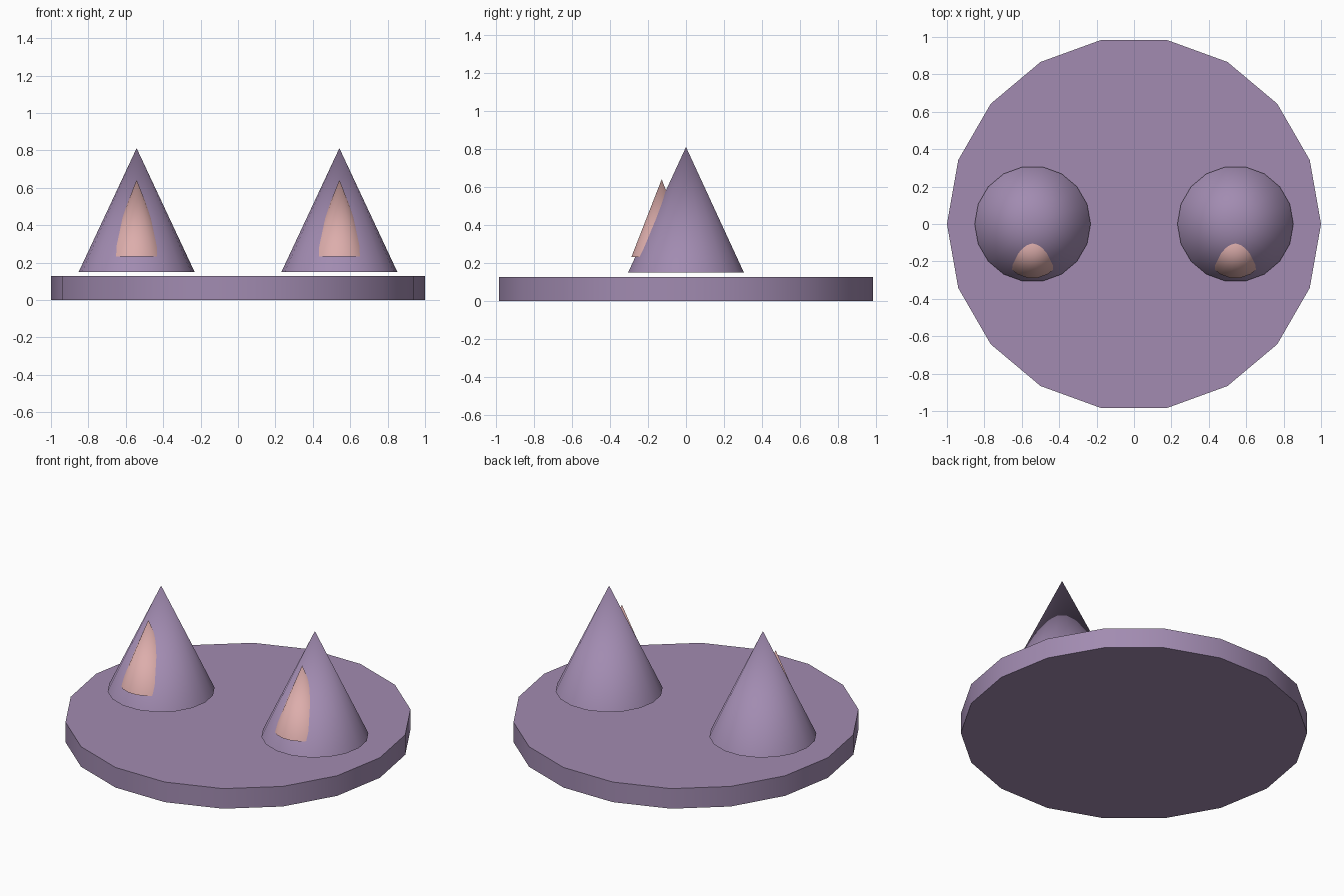
import bpy, bmesh
from math import cos, sin, pi, radians

if "Cube" in bpy.data.objects:
    bpy.data.objects.remove(bpy.data.objects["Cube"])

SIDES = 18


def material(name, color):
    m = bpy.data.materials.new(name)
    m.diffuse_color = color
    m.use_nodes = True
    m.node_tree.nodes["Principled BSDF"].inputs["Base Color"].default_value = m.diffuse_color
    return m


purple = material("purple", (0.36, 0.26, 0.44, 1))
pink = material("pink", (0.72, 0.42, 0.41, 1))


def solid(name, x, y, radius, z0, z1, mat, pointed):
    """Upright 18-sided cone or disc with a corner on the x axis."""
    bm = bmesh.new()

    def ring(z):
        return [bm.verts.new((radius * cos(2 * pi * i / SIDES),
                              radius * sin(2 * pi * i / SIDES), z)) for i in range(SIDES)]

    low = ring(0)
    bm.faces.new(low[::-1])
    if pointed:
        tip = bm.verts.new((0, 0, z1 - z0))
        for i in range(SIDES):
            bm.faces.new((low[i], low[(i + 1) % SIDES], tip))
    else:
        high = ring(z1 - z0)
        bm.faces.new(high)
        for i in range(SIDES):
            j = (i + 1) % SIDES
            bm.faces.new((low[i], low[j], high[j], high[i]))
    mesh = bpy.data.meshes.new(name)
    bm.to_mesh(mesh)
    bm.free()
    mesh.materials.append(mat)
    ob = bpy.data.objects.new(name, mesh)
    ob.location = (x, y, z0)
    bpy.context.collection.objects.link(ob)
    bpy.ops.object.select_all(action='DESELECT')
    ob.select_set(True)
    bpy.context.view_layer.objects.active = ob
    bpy.ops.object.shade_smooth_by_angle(angle=radians(30))
    return ob


# Round base disc
solid("base_disc", 0, 0, 1.0, 0, 0.128, purple, False)

# Pair of ears floating just above the disc, each with a pink inner cone
for side, sx in (("left", -1), ("right", 1)):
    solid(side + "_ear", sx * 0.542, 0, 0.31, 0.15, 0.812, purple, True)
    solid(side + "_inner_ear", sx * 0.542, -0.128, 0.162, 0.233, 0.642, pink, True)
